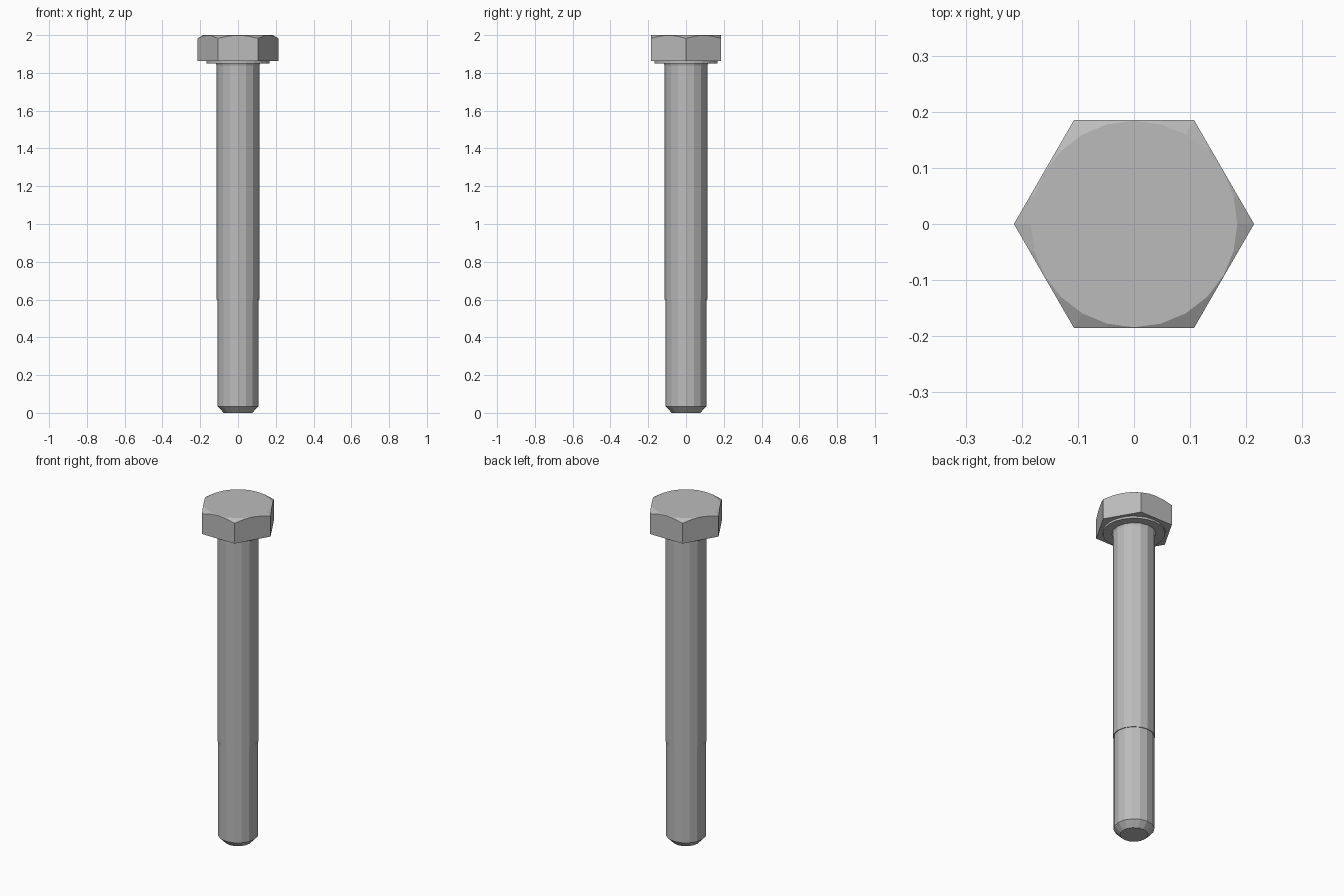
import bpy
import bmesh
from math import cos, sin, pi

cube = bpy.data.objects.get("Cube")
if cube:
    bpy.data.objects.remove(cube, do_unlink=True)

steel = bpy.data.materials.new("grey steel")
steel.use_nodes = True
colour = (0.5, 0.5, 0.5, 1)
steel.diffuse_color = colour
steel.node_tree.nodes["Principled BSDF"].inputs["Base Color"].default_value = colour


def lathe(name, profile, sides):
    """Closed solid turned about z from (radius, height) pairs, bottom to top."""
    bm = bmesh.new()
    rings = [[bm.verts.new((r * cos(2 * pi * i / sides), r * sin(2 * pi * i / sides), z))
              for i in range(sides)] for r, z in profile]
    for low, high in zip(rings, rings[1:]):
        for i in range(sides):
            j = (i + 1) % sides
            bm.faces.new((low[i], low[j], high[j], high[i]))
    bm.faces.new(rings[0][::-1])
    bm.faces.new(rings[-1])
    mesh = bpy.data.meshes.new(name)
    bm.to_mesh(mesh)
    bm.free()
    mesh.materials.append(steel)
    obj = bpy.data.objects.new(name, mesh)
    bpy.context.collection.objects.link(obj)
    return obj


# Hexagonal head, its top corners trimmed by a 30 degree cone
head = lathe("hex_head", [(0.214, 1.862), (0.214, 2.0)], 6)
cone = lathe("head_chamfer_cutter", [(0.357, 1.8), (0.357, 1.9), (0.184, 2.0)], 24)
cone.hide_render = True
cone.hide_viewport = True
cone.display_type = 'WIRE'
trim = head.modifiers.new("corner chamfer", 'BOOLEAN')
trim.operation = 'INTERSECT'
trim.solver = 'EXACT'
trim.object = cone

# Bearing face under the head
lathe("washer_face", [(0.167, 1.85), (0.167, 1.863)], 24)

# Plain shank with a small fillet into the head
lathe("shank", [(0.113, 0.6), (0.113, 1.838), (0.118, 1.851)], 16)

# Slightly thinner threaded end with a chamfered tip
lathe("threaded_end", [(0.075, 0), (0.109, 0.035), (0.109, 0.601)], 16)
